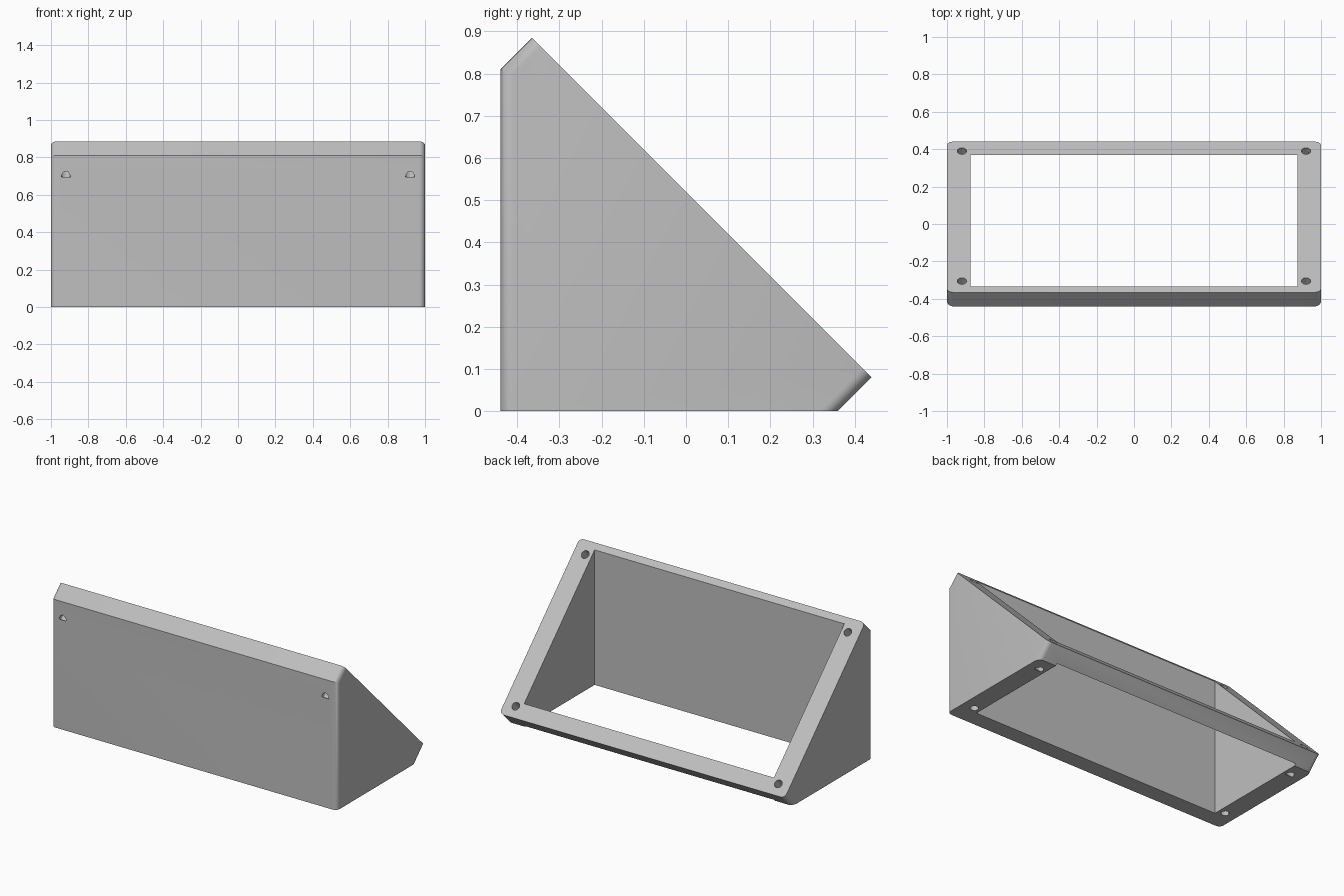
import bpy
import bmesh
from math import pi, radians
from mathutils import Matrix, Vector

cube = bpy.data.objects.get("Cube")
if cube:
    bpy.data.objects.remove(cube, do_unlink=True)

grey = bpy.data.materials.new("light grey")
grey.use_nodes = True
colour = (0.52, 0.52, 0.52, 1)
grey.diffuse_color = colour
grey.node_tree.nodes["Principled BSDF"].inputs["Base Color"].default_value = colour


def make_object(name, bm):
    bmesh.ops.recalc_face_normals(bm, faces=bm.faces)
    mesh = bpy.data.meshes.new(name)
    bm.to_mesh(mesh)
    bm.free()
    mesh.materials.append(grey)
    obj = bpy.data.objects.new(name, mesh)
    bpy.context.collection.objects.link(obj)
    return obj


def add_hole(bm, centre, direction, depth, radius=0.025):
    """Cylinder from just above the surface down to the given depth."""
    d = Vector(direction).normalized()
    lead = 0.03
    middle = Vector(centre) + d * (depth - lead) / 2
    turn = d.to_track_quat('Z', 'Y').to_matrix().to_4x4()
    bmesh.ops.create_cone(bm, cap_ends=True, segments=12, radius1=radius, radius2=radius,
                          depth=depth + lead, matrix=Matrix.Translation(middle) @ turn)


# Wedge body: side profile extruded across the width
profile = [(-0.44, 0), (0.36, 0), (0.44, 0.08), (-0.365, 0.885), (-0.44, 0.81)]
bm = bmesh.new()
side = bm.faces.new([bm.verts.new((-1, y, z)) for y, z in profile])
extruded = bmesh.ops.extrude_face_region(bm, geom=[side])
bmesh.ops.translate(bm, vec=(2, 0, 0),
                    verts=[v for v in extruded["geom"] if isinstance(v, bmesh.types.BMVert)])
bmesh.ops.recalc_face_normals(bm, faces=bm.faces)

# Round the side edges of the front wall and of both angled lips
rounded = []
for e in bm.edges:
    a, b = e.verts[0].co, e.verts[1].co
    along_front = max(a.y, b.y) < -0.3
    back_lip = min(a.y, b.y) > 0.3
    if abs(a.x - b.x) < 0.01 and (along_front or back_lip):
        rounded.append(e)
bmesh.ops.bevel(bm, geom=rounded, offset=0.03, segments=6, profile=0.5, affect='EDGES')
body = make_object("wedge_frame", bm)

# Cutter: central opening, angled screw holes and blind base holes
bm = bmesh.new()
opening = Matrix.Translation((0, 0.0175, 0.5)) @ Matrix.Diagonal((1.75, 0.705, 2, 1))
bmesh.ops.create_cube(bm, size=1, matrix=opening)
for x in (-0.92, 0.92):
    add_hole(bm, (x, -0.305, 0.825), (0, -1, -1), 0.188)
    add_hole(bm, (x, 0.39, 0.13), (0, -1, -1), 0.188)
    add_hole(bm, (x, -0.30, 0), (0, 0, 1), 0.15)
cutter = make_object("opening_cutter", bm)
cutter.hide_render = True

cut = body.modifiers.new("openings", 'BOOLEAN')
cut.operation = 'DIFFERENCE'
cut.solver = 'EXACT'
cut.object = cutter

bpy.ops.object.select_all(action='DESELECT')
body.select_set(True)
bpy.context.view_layer.objects.active = body
bpy.ops.object.modifier_apply(modifier=cut.name)
bpy.data.objects.remove(cutter, do_unlink=True)
bpy.ops.object.shade_smooth_by_angle(angle=radians(30))
